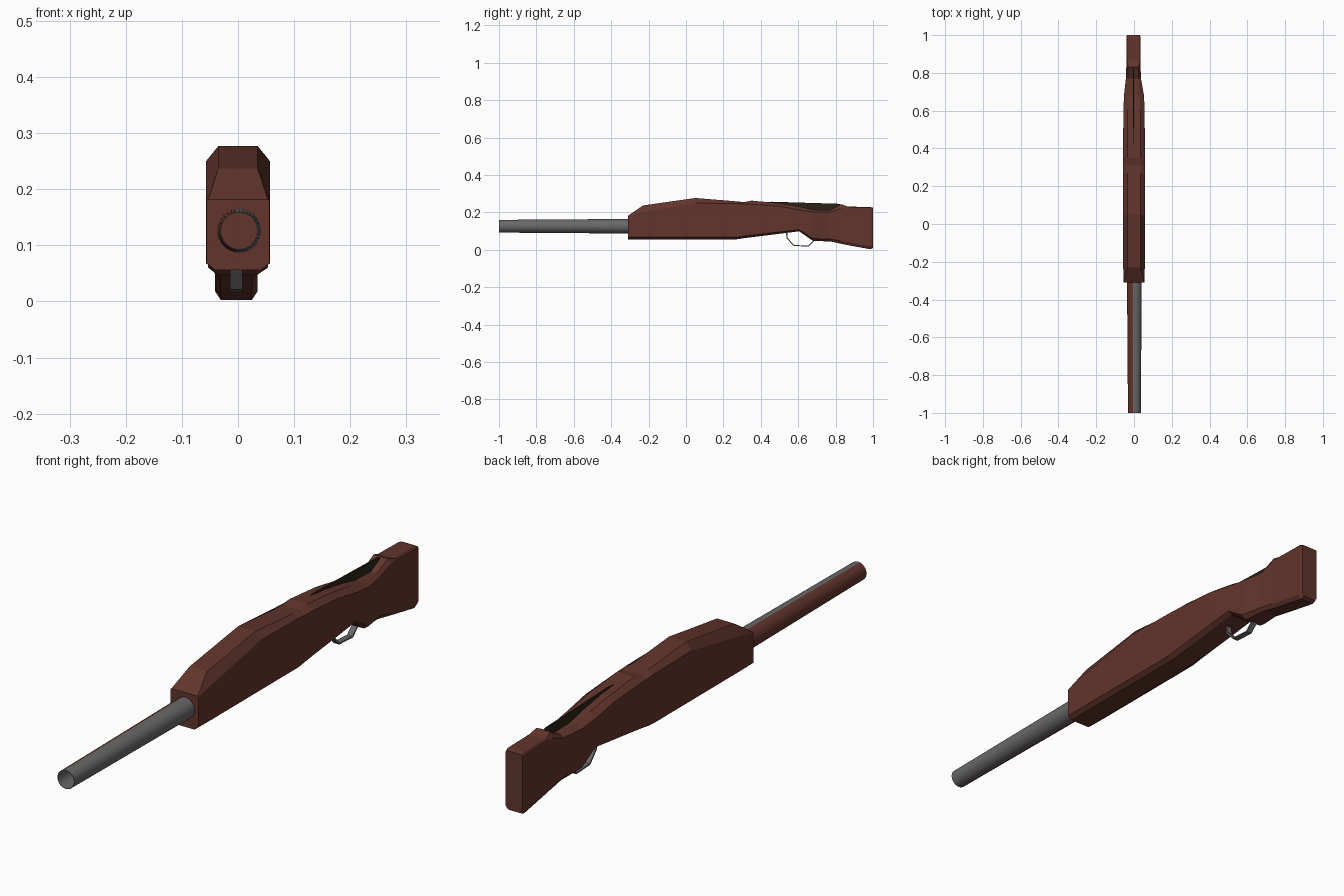
import bpy, bmesh, math


def material(name, rgb):
    m = bpy.data.materials.new(name)
    m.diffuse_color = (*rgb, 1)
    return m


WOOD = material("wood", (0.12, 0.035, 0.025))
STEEL = material("steel", (0.14, 0.14, 0.14))
DARK = material("dark_wood", (0.025, 0.016, 0.008))


def loft(name, rings, mats, caps=True, closed=False):
    """Skin a list of equal-length rings of points."""
    bm = bmesh.new()
    vs = [[bm.verts.new(p) for p in r] for r in rings]
    n = len(vs[0])
    pairs = list(zip(vs, vs[1:]))
    for a, b in pairs:
        for i in range(n):
            j = (i + 1) % n
            bm.faces.new((a[i], a[j], b[j], b[i]))
    if caps:
        bm.faces.new(vs[0])
        bm.faces.new(vs[-1])
    bmesh.ops.recalc_face_normals(bm, faces=bm.faces)
    me = bpy.data.meshes.new(name)
    bm.to_mesh(me)
    bm.free()
    for m in mats:
        me.materials.append(m)
    ob = bpy.data.objects.new(name, me)
    bpy.context.collection.objects.link(ob)
    return ob


# Stock: y, bottom, lower shoulder, upper shoulder, top, half width, half top, half bottom
sections = [
    (-0.31, 0.056, 0.068, 0.179, 0.182, 0.056, 0.053, 0.040),
    (-0.23, 0.056, 0.068, 0.197, 0.237, 0.057, 0.035, 0.040),
    (0.05, 0.056, 0.068, 0.250, 0.277, 0.057, 0.035, 0.040),
    (0.27, 0.056, 0.068, 0.247, 0.259, 0.057, 0.035, 0.040),
    (0.31, 0.062, 0.074, 0.245, 0.255, 0.057, 0.035, 0.040),
    (0.35, 0.067, 0.079, 0.243, 0.263, 0.057, 0.035, 0.040),
    (0.50, 0.086, 0.096, 0.233, 0.249, 0.057, 0.035, 0.040),
    (0.605, 0.099, 0.108, 0.213, 0.232, 0.056, 0.033, 0.040),
    (0.68, 0.047, 0.060, 0.203, 0.215, 0.053, 0.030, 0.034),
    (0.77, 0.045, 0.058, 0.203, 0.212, 0.040, 0.028, 0.030),
    (0.83, 0.032, 0.047, 0.222, 0.244, 0.038, 0.028, 0.028),
    (0.865, 0.025, 0.040, 0.228, 0.231, 0.038, 0.034, 0.028),
    (0.985, 0.003, 0.018, 0.225, 0.229, 0.038, 0.034, 0.028),
    (1.00, 0.010, 0.022, 0.221, 0.225, 0.034, 0.031, 0.025),
]


def stock_ring(y, zb, zl, zu, zt, w, wt, wb):
    cx = -0.003 if y > 0.7 else 0
    half = [(wb, zb), (w, zl), (w, zu), (wt, zt)]
    pts = half + [(-x, z) for x, z in reversed(half)]
    return [(cx + x, y, z) for x, z in pts]


loft("stock", [stock_ring(*s) for s in sections], [WOOD])

# Barrel: open tapered tube, steel on one half and wood on the other
SIDES = 32


def circle(y, r):
    return [(0.002 + r * math.cos(math.tau * i / SIDES), y,
             0.126 + r * math.sin(math.tau * i / SIDES)) for i in range(SIDES)]


barrel = loft("barrel", [circle(-0.302, 0.039), circle(-1, 0.034),
                         circle(-1, 0.0325), circle(-0.302, 0.037)],
              [STEEL, WOOD], caps=False)
for f in barrel.data.polygons:
    if f.center.x < -0.003 and f.index < SIDES:
        f.material_index = 1
    f.use_smooth = len(f.vertices) == 4 and abs(f.normal.y) < 0.5


# Trigger guard: flat strip following a bent path
path = [(0.535, 0.095), (0.537, 0.062), (0.575, 0.021), (0.655, 0.017), (0.69, 0.050)]
inner = [(0.541, 0.095), (0.543, 0.064), (0.578, 0.026), (0.652, 0.022), (0.684, 0.053)]
loft("trigger_guard", [[(-0.014, *o), (0.008, *o), (0.008, *i), (-0.014, *i)]
                       for o, i in zip(path, inner)], [STEEL])

# Thin dark ridge along the top of the wrist
ridge = [(0.36, 0.255), (0.46, 0.257), (0.82, 0.246), (0.835, 0.23),
         (0.77, 0.205), (0.67, 0.21), (0.5, 0.24)]
loft("wrist_ridge", [[(x, y, z) for y, z in ridge] for x in (-0.006, 0.0)], [DARK])
